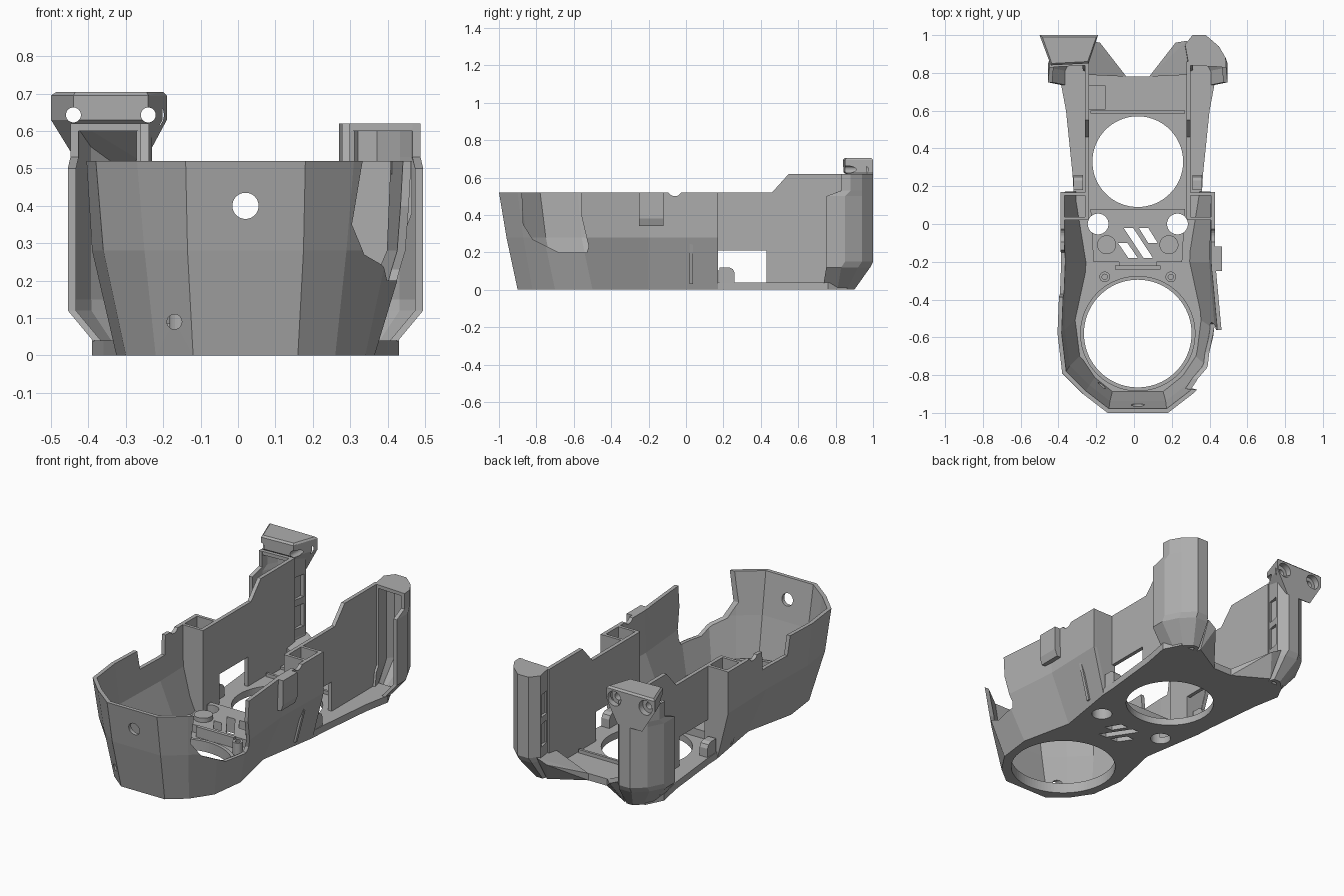
import bpy, bmesh, math
from mathutils import Vector

if "Cube" in bpy.data.objects:
    bpy.data.objects.remove(bpy.data.objects["Cube"])

CX = 0.02  # mirror plane of the body
grey = bpy.data.materials.new("plain grey")
grey.diffuse_color = (0.42, 0.42, 0.42, 1)
grey.use_nodes = True
grey.node_tree.nodes["Principled BSDF"].inputs["Base Color"].default_value = grey.diffuse_color


def finish(name, bm):
    bmesh.ops.recalc_face_normals(bm, faces=bm.faces)
    me = bpy.data.meshes.new(name)
    bm.to_mesh(me)
    bm.free()
    me.materials.append(grey)
    ob = bpy.data.objects.new(name, me)
    bpy.context.collection.objects.link(ob)
    return ob


def hull(name, pts):
    bm = bmesh.new()
    for p in pts:
        bm.verts.new(p)
    r = bmesh.ops.convex_hull(bm, input=bm.verts)
    bmesh.ops.delete(bm, geom=list({v for v in r["geom_interior"] if isinstance(v, bmesh.types.BMVert)}), context='VERTS')
    return finish(name, bm)


def box(name, x0, x1, y0, y1, z0, z1):
    return hull(name, [(x, y, z) for x in (x0, x1) for y in (y0, y1) for z in (z0, z1)])


def prism(name, pts, axis, a, b):
    """Extrude a 2D profile along an axis from a to b."""
    def put(p, t):
        return {'X': (t, p[0], p[1]), 'Y': (p[0], t, p[1]), 'Z': (p[0], p[1], t)}[axis]
    bm = bmesh.new()
    lo = [bm.verts.new(put(p, a)) for p in pts]
    hi = [bm.verts.new(put(p, b)) for p in pts]
    bm.faces.new(lo)
    bm.faces.new(hi)
    n = len(pts)
    for i in range(n):
        j = (i + 1) % n
        bm.faces.new((lo[i], lo[j], hi[j], hi[i]))
    return finish(name, bm)


def rod(name, c, r, axis, a, b, n=48):
    return prism(name, [(c[0] + r * math.cos(2 * math.pi * i / n),
                         c[1] + r * math.sin(2 * math.pi * i / n)) for i in range(n)], axis, a, b)


def offset(pts, t):
    out = []
    for i, p in enumerate(pts):
        ns = []
        for q, r in ((i - 1, i), (i, i + 1)):
            if q >= 0 and r < len(pts):
                d = (Vector(pts[r]) - Vector(pts[q])).normalized()
                ns.append(Vector((-d.y, d.x)))
        m = sum(ns, Vector((0, 0))).normalized()
        out.append(tuple(Vector(p) + m * t / max(0.6, m.dot(ns[0]))))
    return out


def wall_loft(name, rows, t, sx=1, ox=0):
    """Thin wall through open outlines stacked in z."""
    bm = bmesh.new()
    make = lambda pts, z: [bm.verts.new((ox + sx * x, y, z)) for x, y in pts]
    outer = [make(p, z) for z, p in rows]
    inner = [make(offset(p, t), z) for z, p in rows]
    n, m = len(outer[0]), len(rows)
    for k in range(m - 1):
        for g in (outer, inner):
            for i in range(n - 1):
                bm.faces.new((g[k][i], g[k][i + 1], g[k + 1][i + 1], g[k + 1][i]))
        for i in (0, n - 1):
            bm.faces.new((outer[k][i], outer[k + 1][i], inner[k + 1][i], inner[k][i]))
    for k in (0, m - 1):
        for i in range(n - 1):
            bm.faces.new((outer[k][i], outer[k][i + 1], inner[k][i + 1], inner[k][i]))
    return finish(name, bm)


def cut(ob, *cutters):
    for c in cutters:
        mod = ob.modifiers.new("cut", 'BOOLEAN')
        mod.operation, mod.solver, mod.object = 'DIFFERENCE', 'EXACT', c
    me = bpy.data.meshes.new_from_object(ob.evaluated_get(bpy.context.evaluated_depsgraph_get()))
    ob.modifiers.clear()
    ob.data = me
    for c in cutters:
        bpy.data.objects.remove(c)


def both(half):
    return [(CX - x, y) for x, y in reversed(half)] + [(CX + x, y) for x, y in half]


# Faceted front shell
base = [(.14, -.9), (.24, -.82), (.32, -.7), (.345, -.5), (.28, -.2), (.34, .17)]
mid = [(.155, -.96), (.27, -.87), (.38, -.76), (.41, -.56), (.40, -.2), (.41, .17)]
top = [(.16, -1), (.29, -.9), (.40, -.79), (.425, -.58), (.41, -.2), (.41, .17)]
rows = [(0, both(base)), (.28, both(mid)), (.52, both(top))]
for z, pts in rows[1:]:
    pts[9] = (pts[9][0] + .02, pts[9][1])  # flared edge beside the notch
shell = wall_loft("front_shell", rows, .022)
cut(shell,
    prism("notch", [(-.88, .6), (-.87, .35), (-.82, .27), (-.68, .2), (-.53, .2), (-.52, .23), (-.56, .4), (-.56, .6)], 'X', .2, .6),
    prism("dip", [(-.40, .6), (-.37, .41), (-.15, .41), (-.13, .6)], 'X', -.6, -.25),
    rod("groove", (-.06, .54), .04, 'X', -.6, .6, 20),
    rod("front_hole", (.02, .4), .035, 'Y', -1.1, -.8),
    rod("screw_hole", (-.17, .09), .02, 'Y', -1.1, -.7, 20))

# Floor with two large openings, holes and slits
floor = prism("floor", both(base + [(.345, .26), (.38, .6), (.41, .76), (.36, .86), (.25, .86), (.06, .78)]), 'Z', 0, .04)
deck = prism("deck", both([(.10, -.22), (.10, -.2), (.235, -.2), (.25, .08), (.10, .08)]), 'Z', .035, .085)


def slit(tx, ty, bx, by):
    return prism("slit", [(tx - .025, ty), (tx + .025, ty), (bx + .025, by), (bx - .025, by)], 'Z', -.1, .2)


def small_cutters():
    return [slit(-.03, -.02, .075, -.18), slit(.05, -.02, .10, -.10), slit(-.06, -.10, -.005, -.18)] + \
           [rod("hole", (CX + s * .21, 0), .055, 'Z', -.1, .2) for s in (-1, 1)]


cut(floor, rod("front_opening", (CX, -.58), .285, 'Z', -.1, .2, 96),
    rod("rear_opening", (CX, .33), .24, 'Z', -.1, .2, 96),
    box("pocket", -.24, -.15, .61, .73, .025, .1), *small_cutters())
cut(deck, *small_cutters())
box("rear_rib", CX - .25, CX + .25, .585, .60, .035, .06)
box("front_rib", CX - .12, CX + .12, -.24, -.22, .035, .10)
lip = rod("front_lip", (CX, -.58), .305, 'Z', .035, .06, 96)
cut(lip, rod("lip_bore", (CX, -.58), .285, 'Z', -.1, .2, 96))

# Rear pod outlines, from the inner edge round the back to the outer edge
pod0 = [(.27, .80), (.25, .85), (.27, .9), (.31, .9), (.35, .86), (.375, .81), (.375, .73)]
pod1 = [(.27, .82), (.25, .93), (.28, .985), (.36, .985), (.43, .92), (.475, .83), (.475, .75)]
pod2 = [(.27, .84), (.25, .95), (.29, 1), (.36, 1), (.43, .94), (.475, .85), (.475, .75)]
pod3 = [(.27, .84), (.25, .95), (.29, 1), (.36, 1), (.43, .94), (.465, .88), (.468, .83)]

for s, side in ((-1, "left"), (1, "right")):
    X = lambda d: CX + s * d
    # Flat inner wall with window and raised rear
    prism(side + "_inner_wall", [(.03, .03), (.03, .52), (.46, .52), (.55, .62), (.86, .62), (.86, .03),
          (.43, .03), (.43, .21), (.17, .21), (.17, .03)], 'X', X(.258), X(.28))
    # Pocket walls tying the shell to the inner wall
    for y in (.02, .15):
        prism(side + "_pocket_wall", [(X(.26), .03), (X(.335), .03), (X(.40), .28), (X(.405), .52), (X(.26), .52)], 'Y', y, y + .018)
    # Rounded tab on the floor
    prism(side + "_tab", [(.18, .02), (.26, .02), (.26, .09), (.25, .11), (.23, .12), (.18, .12)], 'X', X(.29), X(.34))
    # Posts and screw bosses
    rod(side + "_boss", (X(.165), -.11), .05, 'Z', .03, .11)
    post = rod(side + "_post", (X(.175), -.28), .028, 'Z', .03, .11, 24)
    cut(post, rod("bore", (X(.175), -.28), .014, 'Z', .06, .2, 20))
    # Hollow rear pod, open to the front
    pod = wall_loft(side + "_pod", [(0, pod0), (.12, pod1), (.15, pod2), (.50, pod2), (.53, pod3), (.62, pod3)], -.022, s, CX)
    cut(pod, *[box("slot", X(.2), X(.275), .87, .935, z, z + .13) for z in (.2, .37)])
    prism(side + "_pod_cap", [(X(x), y) for x, y in pod3], 'Z', .60, .62)
    # Sloping brace between pod and floor
    hull(side + "_brace", [(X(x), y, z) for x, y, z in
         ((.06, .78, 0), (.06, .78, .04), (.27, .79, 0), (.27, .79, .13), (.20, .96, .12), (.26, .97, .15), (.25, .89, 0))])

# Left head block with two sockets
head_plan = [(-.5, 1), (-.19, 1), (-.24, .85), (-.44, .84)]
head = hull("head_block", [(x, y, z) for x, y in head_plan for z in (.63, .695)] +
            [(-.485, .99, .705), (-.2, .99, .705), (-.245, .86, .705), (-.435, .85, .705),
             (-.42, 1, .50), (-.26, 1, .50), (-.42, .97, .52), (-.26, .97, .52)])
cut(head, *[rod("socket", (x, .643), r, 'Y', y, 1.1, 32) for x in (-.44, -.24) for r, y in ((.042, .965), (.02, .7))])

# Outer clip on the right side
hull("side_clip", [(x, y, z) for y in (-.25, -.12) for x, z in ((.41, .34), (.41, .52), (.465, .52), (.465, .38), (.45, .34))])
